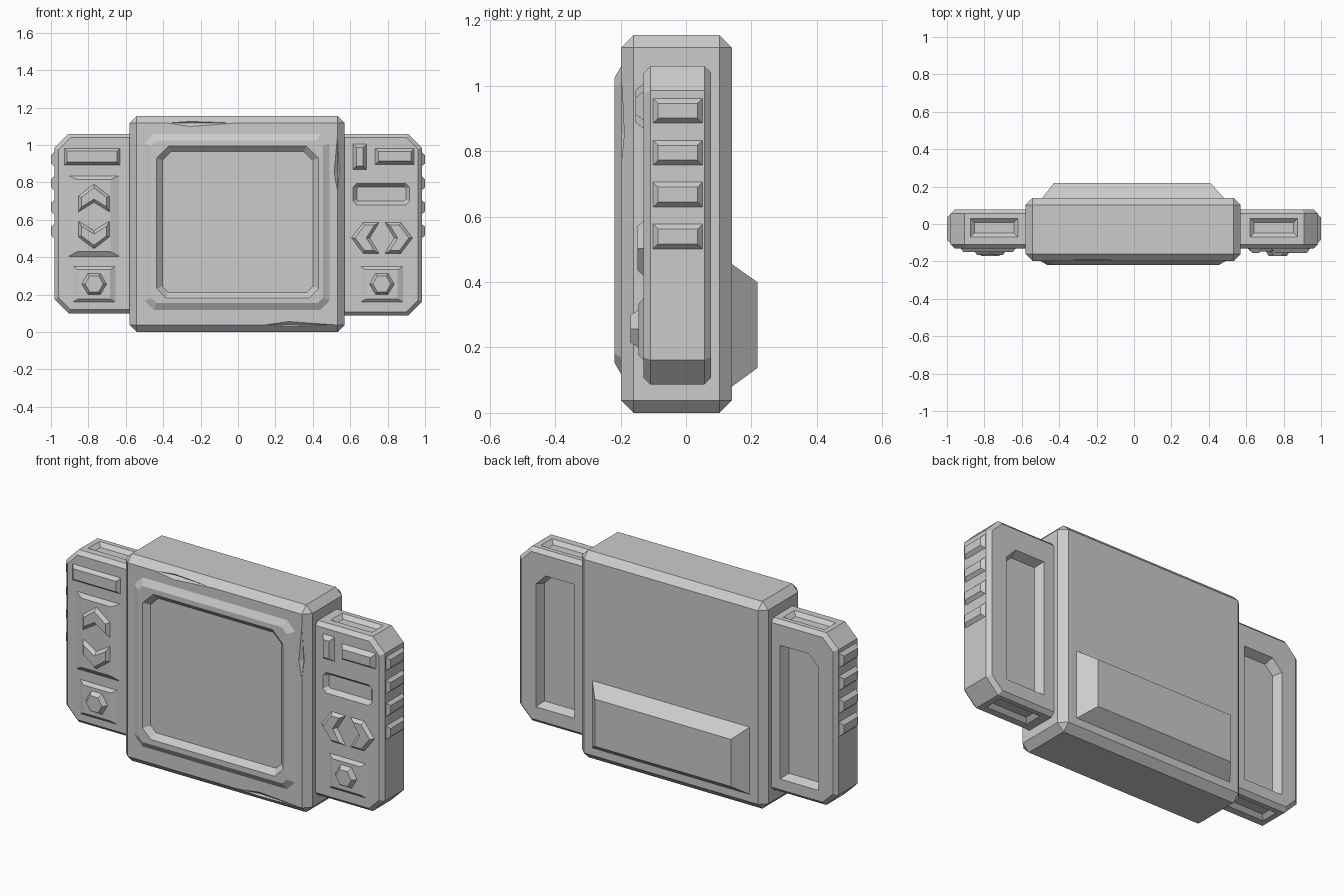
import bpy, bmesh, math
from mathutils import Vector

if "Cube" in bpy.data.objects:
    bpy.data.objects.remove(bpy.data.objects["Cube"], do_unlink=True)

grey = bpy.data.materials.new("plain_grey")
grey.use_nodes = True
grey.diffuse_color = (0.6, 0.6, 0.6, 1)
grey.node_tree.nodes["Principled BSDF"].inputs["Base Color"].default_value = (0.6, 0.6, 0.6, 1)


def rect(u0, u1, v0, v1, bl=0, br=0, tr=0, tl=0):
    """Counter-clockwise rectangle with an optional chamfer at each corner."""
    out = []
    for u, v, c, first, second in ((u0, v0, bl, (0, 1), (1, 0)), (u1, v0, br, (-1, 0), (0, 1)),
                                   (u1, v1, tr, (0, -1), (-1, 0)), (u0, v1, tl, (1, 0), (0, -1))):
        if c:
            out += [Vector((u, v)) + Vector(first) * c, Vector((u, v)) + Vector(second) * c]
        else:
            out.append(Vector((u, v)))
    return out


def inset(poly, d):
    """Mitred inward offset of a counter-clockwise outline."""
    out = []
    for i, b in enumerate(poly):
        e = (b - poly[i - 1]).normalized()
        f = (poly[(i + 1) % len(poly)] - b).normalized()
        n, m = Vector((-e.y, e.x)), Vector((-f.y, f.x))
        out.append(b + (n + m) * (d / (1 + n.dot(m))))
    return out


def loft(name, rings, axis="y", bevel=0):
    """Closed solid through (outline, depth) rings stacked along an axis."""
    place = {"x": lambda p, d: (d, p[0], p[1]),
             "y": lambda p, d: (p[0], d, p[1]),
             "z": lambda p, d: (p[0], p[1], d)}[axis]
    bm = bmesh.new()
    loops = [[bm.verts.new(place(p, d)) for p in poly] for poly, d in rings]
    for a, b in zip(loops, loops[1:]):
        for i in range(len(a)):
            bm.faces.new((a[i - 1], a[i], b[i], b[i - 1]))
    bm.faces.new(loops[0])
    bm.faces.new(loops[-1])
    if bevel:
        bmesh.ops.bevel(bm, geom=bm.edges[:], offset=bevel, segments=1, affect="EDGES")
    bmesh.ops.recalc_face_normals(bm, faces=bm.faces[:])
    mesh = bpy.data.meshes.new(name)
    bm.to_mesh(mesh)
    bm.free()
    mesh.materials.append(grey)
    ob = bpy.data.objects.new(name, mesh)
    bpy.context.scene.collection.objects.link(ob)
    return ob


def carve(targets, cutter):
    """Cut one shape out of the targets, then discard it."""
    cutter.hide_render = True
    for ob in targets:
        mod = ob.modifiers.new("cut", "BOOLEAN")
        mod.operation, mod.solver, mod.object = "DIFFERENCE", "EXACT", cutter
        bpy.context.view_layer.objects.active = ob
        bpy.ops.object.modifier_apply(modifier=mod.name)
    bpy.data.objects.remove(cutter, do_unlink=True)


def button(name, poly, base, height, edge=0.018):
    return loft(name, [(poly, base + 0.01), (poly, base), (inset(poly, edge), base - height)])


def recess(target, poly, outside, surface, floor, slope, axis="y"):
    carve([target], loft("cutter", [(poly, outside), (poly, surface), (inset(poly, slope), floor)], axis))


def nick(target, centre, axis, length, radius):
    """Shallow chip along an edge, cut with a four-sided spindle."""
    k = "xyz".index(axis)
    u, v = [centre[i] for i in range(3) if i != k]
    diamond = lambda r: [Vector((u + r, v)), Vector((u, v + r)), Vector((u - r, v)), Vector((u, v - r))]
    c = centre[k]
    carve([target], loft("cutter", [(diamond(0.001), c - length / 2), (diamond(radius), c - length / 6),
                                    (diamond(0.001), c + length / 2)], axis))


# Main case and screen frame
body_rect = rect(-0.58, 0.57, 0, 1.155)
body = loft("body", [(body_rect, -0.198), (body_rect, 0.14)], bevel=0.038)
outer = rect(-0.5, 0.49, 0.118, 1.06, 0.05, 0.05, 0.05, 0.05)
frame = loft("screen_frame", [(outer, -0.195), (outer, -0.198), (inset(outer, 0.036), -0.219)])
opening = rect(-0.435, 0.43, 0.182, 0.995, 0.05, 0.05, 0.065, 0.065)
carve([body, frame], loft("cutter", [(opening, -0.25), (opening, -0.219), (inset(opening, 0.03), -0.19)]))

# Worn chips on the case edges
nick(body, (-0.2, -0.198, 1.117), "x", 0.34, 0.018)
nick(body, (0.33, -0.198, 0.038), "x", 0.36, 0.018)
nick(body, (0.532, -0.198, 0.9), "z", 0.28, 0.018)

# Battery cover on the back
loft("battery_cover", [(rect(-0.49, 0.48, 0.08, 0.455), 0.13), (rect(-0.49, 0.48, 0.08, 0.455), 0.14),
                       (rect(-0.43, 0.41, 0.137, 0.4), 0.218)])

# Side grips
FRONT, BACK = -0.13, 0.077
pods = {}
for side, s, edge, low in (("right", -1, 0.98, 0.1), ("left", 1, 0.983, 0.087)):
    def span(a, b):
        return sorted((s * a, s * b))

    def outer_cut(c_low, c_high):
        return (0, c_low, c_high, 0) if s > 0 else (c_low, 0, 0, c_high)

    outline = rect(*span(0.5, edge), low, 1.06, *outer_cut(0.075, 0.075))
    pod = loft(side + "_grip", [(inset(outline, 0.021), FRONT), (outline, FRONT + 0.021),
                                (outline, BACK - 0.021), (inset(outline, 0.021), BACK)])
    pods[side] = pod

    # Finger well behind, slots above and below
    recess(pod, rect(*span(0.635, 0.872), 0.18, 0.925, *outer_cut(0, 0.06)), 0.1, BACK, 0.03, 0.02)
    slot = rect(*span(0.62, 0.875), -0.07, 0.03)
    recess(pod, slot, 1.1, 1.06, 1.04, 0.022, "z")
    recess(pod, slot, low - 0.04, low, low + 0.02, 0.022, "z")

    # Ribs on the outer edge
    for i in range(4):
        z = 0.497 + i * 0.128
        rib = rect(-0.105, 0.055, z, z + 0.085)
        loft(f"{side}_rib_{i + 1}", [(rib, s * 0.96), (rib, s * 0.978), (inset(rib, 0.02), s)], "x")

    # Hexagonal button on a raised pad
    cx = s * 0.769
    loft(side + "_hex_pad", [(rect(cx - 0.113, cx + 0.113, 0.16, 0.35), FRONT + 0.01),
                             (rect(cx - 0.113, cx + 0.113, 0.16, 0.35), FRONT),
                             (rect(cx - 0.085, cx + 0.085, 0.177, 0.333), -0.145)])
    hexagon = [Vector((cx + 0.066 * math.cos(k * math.pi / 3), 0.257 + 0.066 * math.sin(k * math.pi / 3)))
               for k in range(6)]
    button(side + "_hex_button", hexagon, -0.145, 0.025, 0.015)


# Arrow keys
def arrow(name, cx, cz, turns, base):
    c, s = round(math.cos(turns * math.pi / 2)), round(math.sin(turns * math.pi / 2))
    up = ((0, 0.075), (-0.083, 0.012), (-0.083, -0.073), (0, -0.022), (0.083, -0.073), (0.083, 0.012))
    button(name, [Vector((cx + c * x - s * z, cz + s * x + c * z)) for x, z in up], base, 0.018, 0.015)


pad = rect(-0.905, -0.635, 0.405, 0.835)
loft("arrow_pad", [(pad, FRONT + 0.01), (pad, FRONT), (rect(-0.86, -0.682, 0.43, 0.815), -0.148)])
arrow("up_arrow", -0.77, 0.715, 0, -0.148)
arrow("down_arrow", -0.77, 0.52, 2, -0.148)
arrow("back_arrow", 0.682, 0.503, 1, FRONT)
arrow("forward_arrow", 0.858, 0.503, 3, FRONT)

# Small keys and the speaker slot
button("long_key", rect(-0.928, -0.632, 0.893, 0.982), FRONT, 0.02, 0.015)
button("tall_key", rect(0.615, 0.687, 0.87, 1.005), FRONT, 0.025)
button("wide_key", rect(0.733, 0.942, 0.895, 0.982), FRONT, 0.025)
recess(pods["left"], rect(0.615, 0.917, 0.68, 0.795, 0.02, 0.02, 0.02, 0.02), -0.16, FRONT, -0.105, 0.02)
